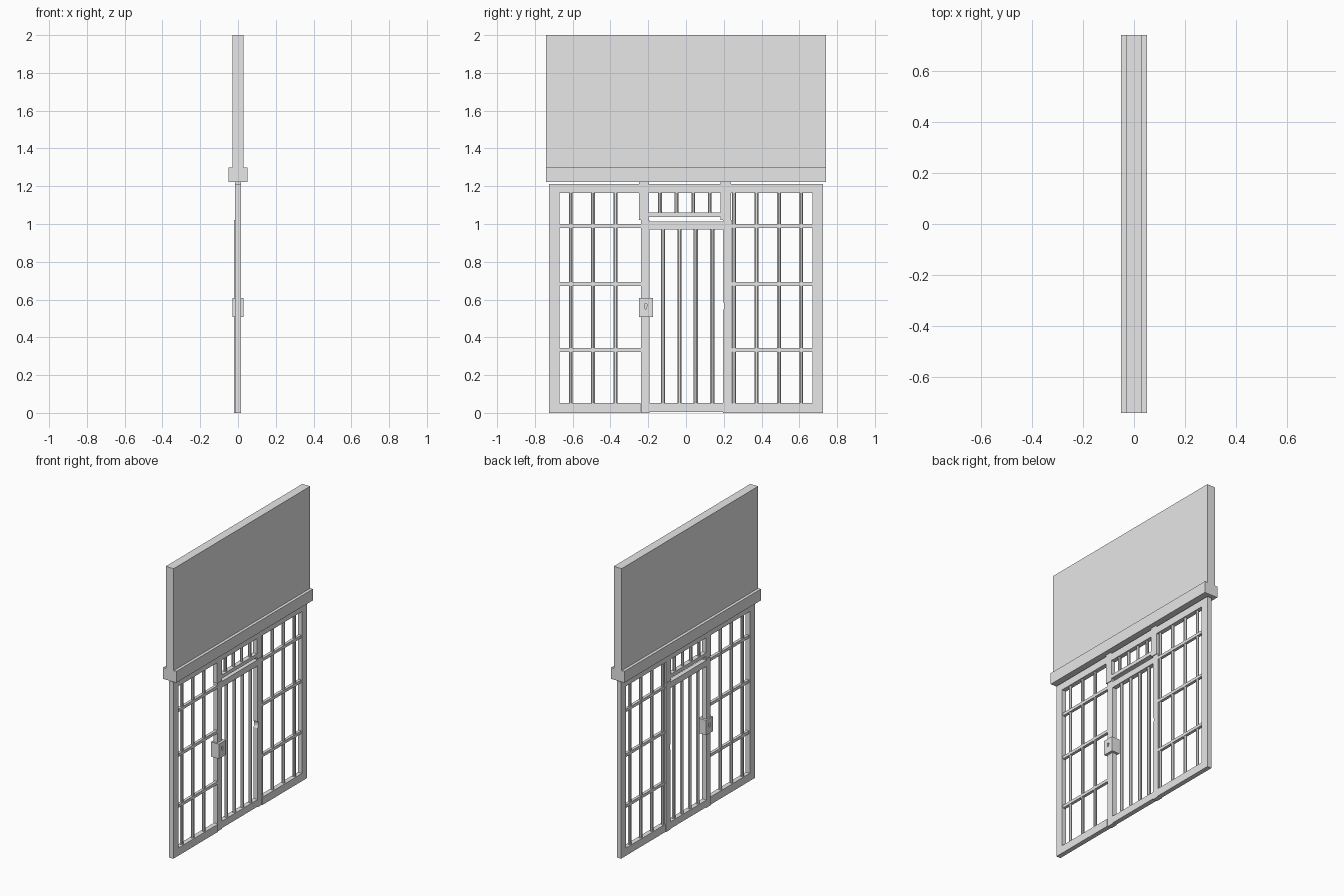
import bpy, bmesh, math
from mathutils import Matrix

cube = bpy.data.objects.get("Cube")
if cube:
    bpy.data.objects.remove(cube, do_unlink=True)

grey = bpy.data.materials.new("light grey")
grey.use_nodes = True
grey.diffuse_color = (0.8, 0.8, 0.8, 1)
grey.node_tree.nodes["Principled BSDF"].inputs["Base Color"].default_value = (0.8, 0.8, 0.8, 1)


def finish(name, bm):
    mesh = bpy.data.meshes.new(name)
    bmesh.ops.recalc_face_normals(bm, faces=bm.faces)
    bm.to_mesh(mesh)
    bm.free()
    mesh.materials.append(grey)
    ob = bpy.data.objects.new(name, mesh)
    bpy.context.collection.objects.link(ob)
    return ob


def box(name, x, y, z):
    """Box from (low, high) pairs on each axis."""
    bm = bmesh.new()
    bmesh.ops.create_cube(bm, size=1)
    for v in bm.verts:
        v.co = [p[0] + (c + 0.5) * (p[1] - p[0]) for c, p in zip(v.co, (x, y, z))]
    return finish(name, bm)


def bar(name, y, z, x=0.0, r=0.011):
    """Upright eight-sided bar."""
    bm = bmesh.new()
    bmesh.ops.create_cone(bm, cap_ends=True, segments=8, radius1=r, radius2=r, depth=z[1] - z[0],
                          matrix=Matrix.Translation((x, y, sum(z) / 2)) @ Matrix.Rotation(math.pi / 8, 4, 'Z'))
    return finish(name, bm)


def prism(name, outline, x):
    """Outline in (y, z) extruded along x."""
    bm = bmesh.new()
    face = bm.faces.new([bm.verts.new((x[0], y, z)) for y, z in outline])
    out = bmesh.ops.extrude_face_region(bm, geom=[face])
    for v in out["geom"]:
        if isinstance(v, bmesh.types.BMVert):
            v.co.x = x[1]
    return finish(name, bm)


FRAME = (-0.015, 0.017)
DOOR = (-0.02, 0.012)
RAIL = (-0.009, 0.011)

# Wall and lintel
box("upper_wall", (-0.03, 0.03), (-0.74, 0.74), (1.30, 2.0))
box("lintel", (-0.05, 0.05), (-0.74, 0.74), (1.222, 1.30))

# Outer frame
box("top_rail", FRAME, (-0.725, 0.725), (1.163, 1.212))
for side, s in (("right", -1), ("left", 1)):
    y = sorted((s * 0.725, s * 0.67))
    box(f"{side}_frame_stile", FRAME, y, (0, 1.163))
    box(f"{side}_bottom_rail", FRAME, sorted((s * 0.67, s * 0.24)), (0, 0.053))
    # Side panel cross bars and upright bars
    for i, z in enumerate((0.333, 0.683, 0.99)):
        box(f"{side}_cross_bar_{i}", RAIL, sorted((s * 0.675, s * 0.235)), (z - 0.01, z + 0.01))
    for i, yb in enumerate((0.61, 0.493, 0.373)):
        bar(f"{side}_panel_bar_{i}", s * yb, (0.05, 1.165))
bar("left_panel_inner_bar", 0.254, (0.05, 1.165))

# Posts above the door
box("right_upper_post", FRAME, (-0.25, -0.198), (1.02, 1.223))
box("left_upper_post", FRAME, (0.182, 0.237), (1.02, 1.223))

# Transom grille
box("transom_rail", FRAME, (-0.2, 0.185), (1.036, 1.06))
for i in range(4):
    bar(f"transom_bar_{i}", -0.138 + i * 0.088, (1.055, 1.165))

# Door with a notched stile on its hinge side
box("door_lock_stile", DOOR, (-0.238, -0.192), (0, 1.02))
prism("door_notched_stile", [(0.196, 0), (0.243, 0), (0.243, 1.02), (0.196, 1.02), (0.196, 0.59),
                             (0.204, 0.575), (0.204, 0.557), (0.196, 0.542)], DOOR)
box("door_top_rail", DOOR, (-0.192, 0.196), (0.97, 1.012))
box("door_bottom_rail", DOOR, (-0.192, 0.196), (0.005, 0.053))
for i in range(4):
    bar(f"door_bar_{i}", -0.122 + i * 0.087, (0.05, 0.975), -0.004, 0.012)

# Lock case with a shallow keyhole on each face
lock = box("lock_case", (-0.03, 0.03), (-0.25, -0.176), (0.507, 0.608))
ring = [(-0.213 + 0.008 * math.cos(a), 0.57 + 0.008 * math.sin(a))
        for a in (math.radians(-60 + 30 * k) for k in range(11))]
keyhole = ring + [(-0.217, 0.55), (-0.209, 0.55)]
for side, s in (("front", 1), ("rear", -1)):
    cutter = prism(f"{side}_keyhole_cutter", keyhole, sorted((s * 0.022, s * 0.04)))
    cutter.hide_render = True
    cutter.hide_viewport = True
    mod = lock.modifiers.new(f"{side}_keyhole", 'BOOLEAN')
    mod.operation = 'DIFFERENCE'
    mod.solver = 'EXACT'
    mod.object = cutter
